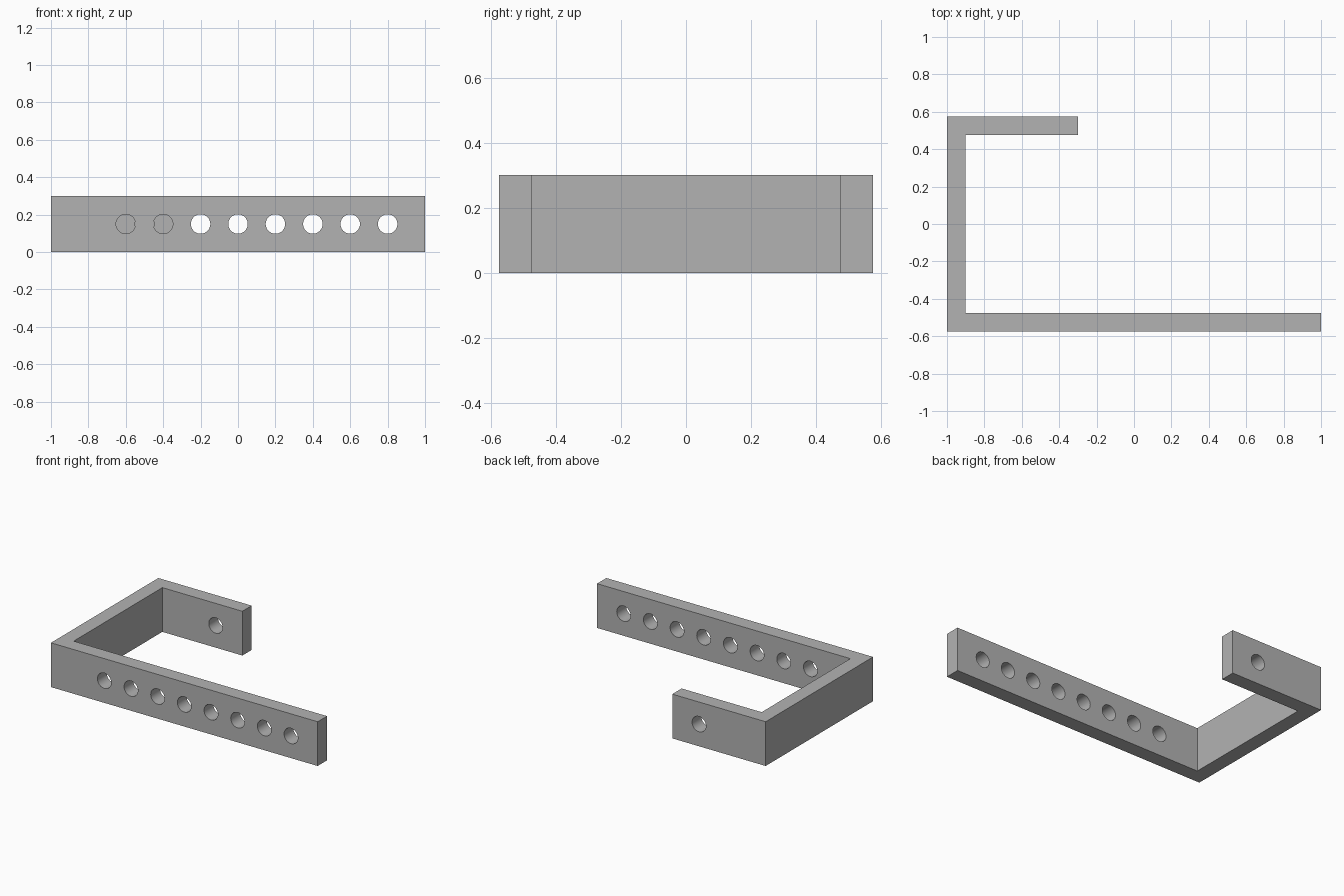
import bpy
import bmesh
from math import radians
from mathutils import Matrix, Vector

if "Cube" in bpy.data.objects:
    bpy.data.objects.remove(bpy.data.objects["Cube"], do_unlink=True)

HEIGHT, WALL = 0.30, 0.10
HALF_Y = 0.575
HOLE_RADIUS = 0.052

# Single flat colour
grey = bpy.data.materials.new("plain grey")
grey.use_nodes = True
colour = (0.45, 0.45, 0.45, 1)
grey.diffuse_color = colour
grey.node_tree.nodes["Principled BSDF"].inputs["Base Color"].default_value = colour


def add_object(name, bm):
    bmesh.ops.recalc_face_normals(bm, faces=bm.faces)
    mesh = bpy.data.meshes.new(name)
    bm.to_mesh(mesh)
    bm.free()
    mesh.materials.append(grey)
    obj = bpy.data.objects.new(name, mesh)
    bpy.context.collection.objects.link(obj)
    return obj


# Bracket: hook-shaped outline extruded upward
inner_y, inner_x = HALF_Y - WALL, -1 + WALL
outline = [(-1, -HALF_Y), (1, -HALF_Y), (1, -inner_y), (inner_x, -inner_y),
           (inner_x, inner_y), (-0.3, inner_y), (-0.3, HALF_Y), (-1, HALF_Y)]
bm = bmesh.new()
base = bm.faces.new([bm.verts.new((x, y, 0)) for x, y in outline])
extruded = bmesh.ops.extrude_face_region(bm, geom=[base])["geom"]
bmesh.ops.translate(bm, vec=Vector((0, 0, HEIGHT)),
                    verts=[v for v in extruded if isinstance(v, bmesh.types.BMVert)])
bracket = add_object("bracket", bm)

# Hole cutters: a row through the long arm and one through the short arm
arm_y = HALF_Y - WALL / 2
holes = [(-0.6 + 0.2 * i, -arm_y) for i in range(8)] + [(-0.5, arm_y)]
bm = bmesh.new()
for x, y in holes:
    bmesh.ops.create_cone(
        bm, cap_ends=True, segments=48, radius1=HOLE_RADIUS, radius2=HOLE_RADIUS,
        depth=WALL * 2,
        matrix=Matrix.Translation((x, y, HEIGHT / 2)) @ Matrix.Rotation(radians(90), 4, "X"))
cutter = add_object("hole_cutter", bm)
cutter.hide_render = True

# Drill the holes, then remove the cutter
drill = bracket.modifiers.new("holes", "BOOLEAN")
drill.operation = "DIFFERENCE"
drill.solver = "EXACT"
drill.object = cutter
bpy.ops.object.select_all(action="DESELECT")
bracket.select_set(True)
bpy.context.view_layer.objects.active = bracket
bpy.ops.object.modifier_apply(modifier=drill.name)
bpy.data.objects.remove(cutter, do_unlink=True)
bpy.ops.object.shade_smooth_by_angle(angle=radians(30))
